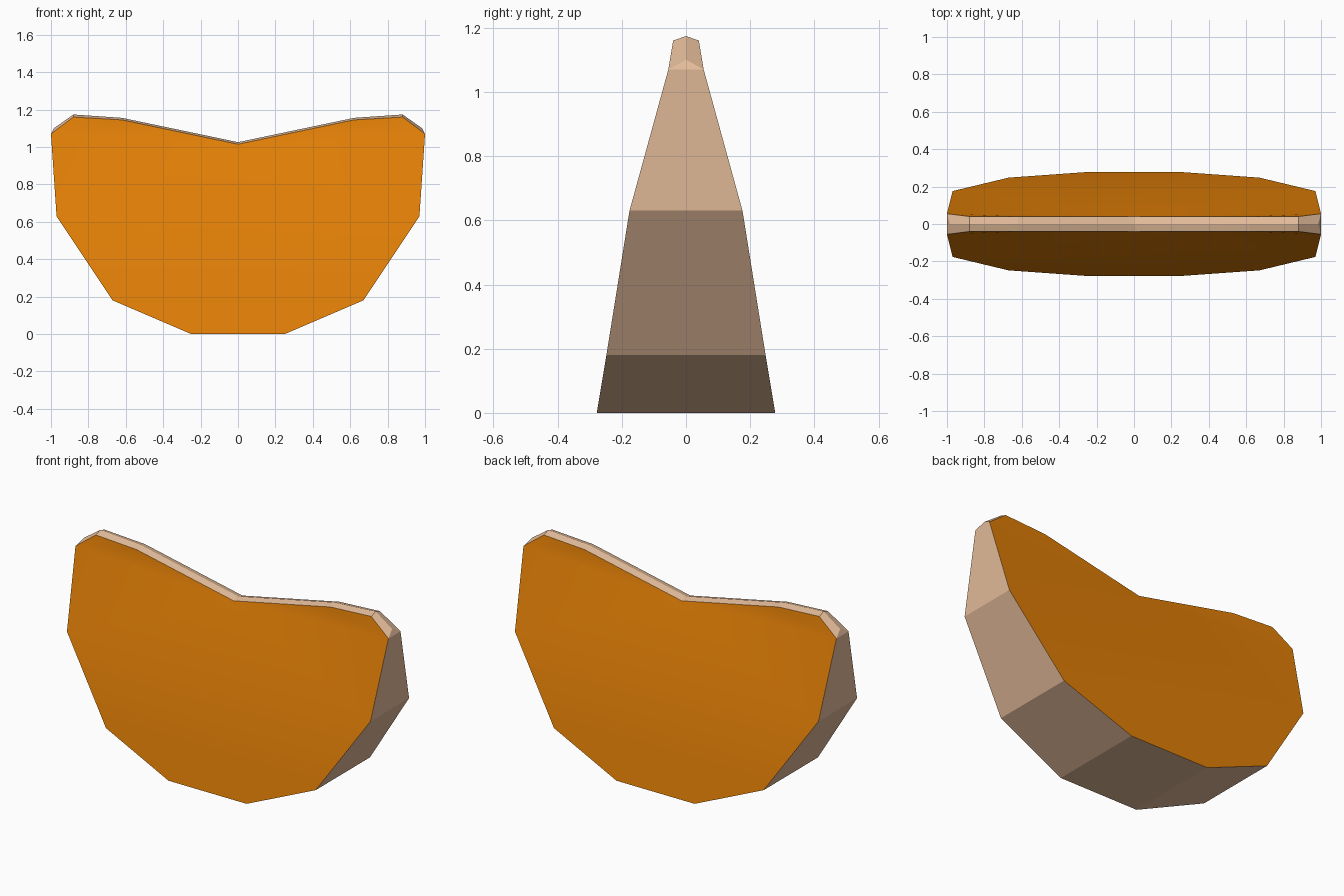
import bpy
import bmesh

if "Cube" in bpy.data.objects:
    bpy.data.objects.remove(bpy.data.objects["Cube"])


def material(name, color):
    m = bpy.data.materials.new(name)
    m.diffuse_color = (*color, 1)
    m.use_nodes = True
    m.node_tree.nodes["Principled BSDF"].inputs["Base Color"].default_value = m.diffuse_color
    return m


# Right half of the cut face outline, bottom to top: x, z, half thickness
HALF = [(0.25, 0, 0.278), (0.67, 0.18, 0.248), (0.97, 0.63, 0.176),
        (1.0, 1.07, 0.055), (0.88, 1.16, 0.04), (0.62, 1.145, 0.04)]
NOTCH = [(0, 1.015, 0.04)]
# Right half of the raised centre ridge of the crust: x, z
RIDGE = [(0.985, 1.10), (0.88, 1.174), (0.62, 1.156)]

outline = HALF + NOTCH + [(-x, z, t) for x, z, t in reversed(HALF)]
ridge_line = RIDGE + [(0, 1.026)] + [(-x, z) for x, z in reversed(RIDGE)]

bm = bmesh.new()
front = [bm.verts.new((x, -t, z)) for x, z, t in outline]
back = [bm.verts.new((x, t, z)) for x, z, t in outline]
ridge = [bm.verts.new((x, 0, z)) for x, z in ridge_line]

# Cut faces: level strips below, a slightly dished fan around the notch above
PIECES = [(0, 1, 11, 12), (1, 2, 10, 11), (2, 6, 10), (2, 3, 6), (3, 5, 6),
          (3, 4, 5), (6, 9, 10), (6, 7, 9), (7, 8, 9)]
for side in (front, back):
    for piece in PIECES:
        face = bm.faces.new([side[i] for i in piece])
        face.material_index = 1
        face.smooth = True

# Outer rim: sides and bottom
n = len(outline)
for i in list(range(3)) + list(range(n - 4, n)):
    j = (i + 1) % n
    bm.faces.new((front[i], back[i], back[j], front[j]))

# Top rim: two sloped strips meeting at the ridge, closed by end triangles
for side in (front, back):
    for i in range(6):
        bm.faces.new((side[i + 3], side[i + 4], ridge[i + 1], ridge[i]))
for i, r in ((3, ridge[0]), (9, ridge[-1])):
    bm.faces.new((front[i], back[i], r))

# Keep the rim crisp against the softly shaded cut faces
bmesh.ops.recalc_face_normals(bm, faces=bm.faces)
for e in bm.edges:
    e.smooth = all(f.material_index == 1 for f in e.link_faces)
mesh = bpy.data.meshes.new("wedge_slice")
bm.to_mesh(mesh)
bm.free()
mesh.materials.append(material("tan rind", (0.775, 0.503, 0.323)))
mesh.materials.append(material("orange flesh", (0.77, 0.215, 0.002)))
obj = bpy.data.objects.new("wedge_slice", mesh)
bpy.context.collection.objects.link(obj)
